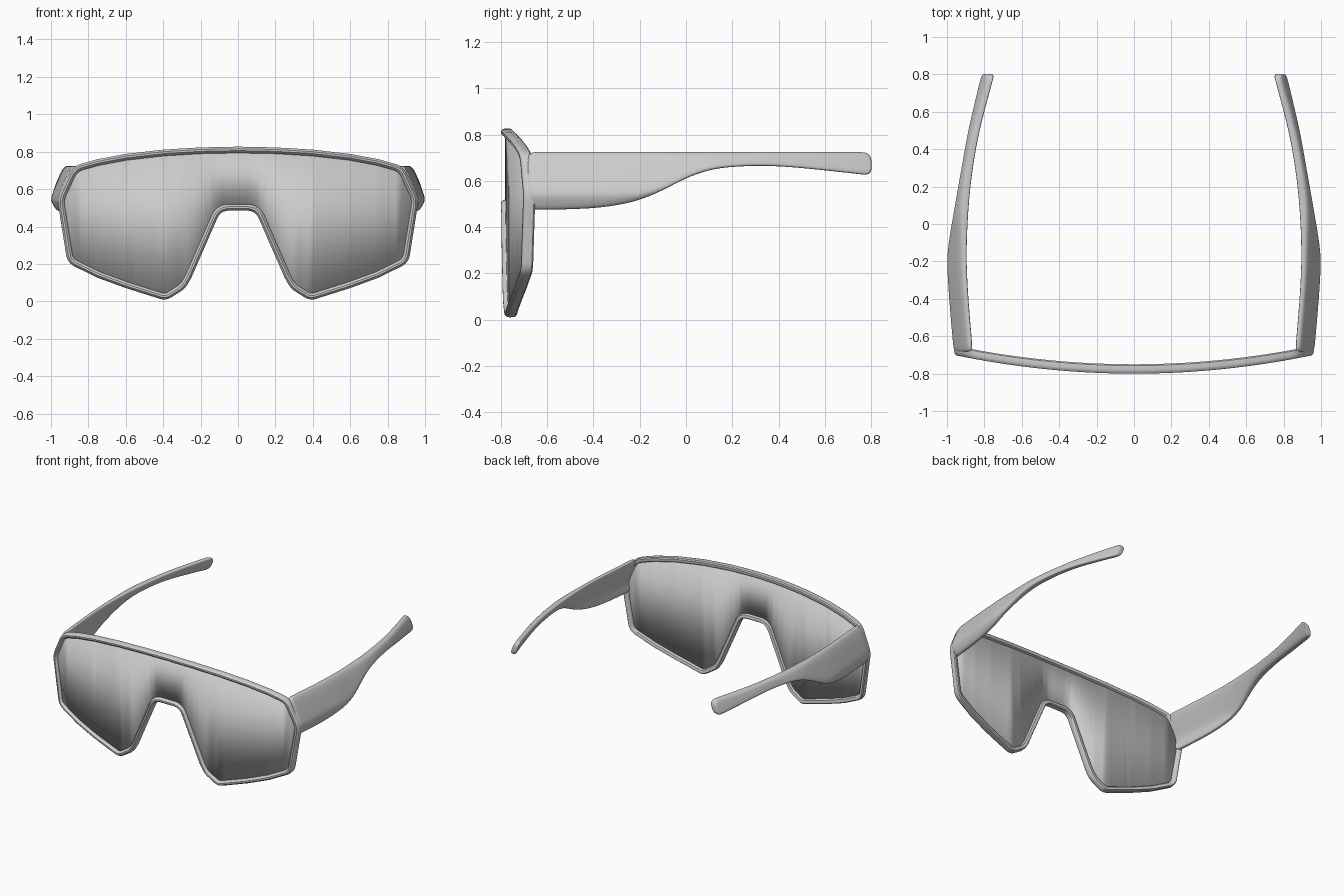
import bpy, bmesh, math
from mathutils import Vector

if "Cube" in bpy.data.objects:
    bpy.data.objects.remove(bpy.data.objects["Cube"])


def wrap(x):
    # depth of the frame centre line, curving back towards the temples
    return -0.775 + 0.108 * x * x


def make_object(name, bm, angle=35):
    bmesh.ops.recalc_face_normals(bm, faces=bm.faces)
    me = bpy.data.meshes.new(name)
    bm.to_mesh(me)
    bm.free()
    ob = bpy.data.objects.new(name, me)
    bpy.context.collection.objects.link(ob)
    bpy.ops.object.select_all(action='DESELECT')
    ob.select_set(True)
    bpy.context.view_layer.objects.active = ob
    bpy.ops.object.shade_smooth_by_angle(angle=math.radians(angle))
    return ob


def bridge(bm, a, b):
    n = len(a)
    for i in range(n):
        j = (i + 1) % n
        bm.faces.new((a[i], a[j], b[j], b[i]))


def rounded_loop(corners, step=0.04):
    # round each corner with a small arc, then split the long edges
    pts, n = [], len(corners)
    for i in range(n):
        p = Vector(corners[i][:2])
        r = corners[i][2]
        if r == 0:
            pts.append(p)
            continue
        a = Vector(corners[i - 1][:2])
        b = Vector(corners[(i + 1) % n][:2])
        s, e = p + (a - p).normalized() * r, p + (b - p).normalized() * r
        for k in range(7):
            t = k / 6
            pts.append(s * (1 - t) ** 2 + p * 2 * t * (1 - t) + e * t * t)
    out = []
    for i, p in enumerate(pts):
        q = pts[(i + 1) % len(pts)]
        m = max(1, math.ceil((q - p).length / step))
        out += [p.lerp(q, k / m) for k in range(m)]
    return out


def inset(loop, d):
    out, n = [], len(loop)
    for i in range(n):
        u = (loop[i] - loop[i - 1]).normalized()
        v = (loop[(i + 1) % n] - loop[i]).normalized()
        a, b = Vector((u.y, -u.x)), Vector((v.y, -v.x))
        out.append(loop[i] + (a + b) * d / (1 + a.dot(b)))
    return out


# half outline: x, z, corner radius (clockwise from top centre)
half = [(0, .827, 0), (.2, .823, 0), (.4, .811, 0), (.6, .788, 0), (.75, .76, 0),
        (.885, .722, .05), (.966, .545, .04), (.912, .205, .045), (.75, .126, 0),
        (.6, .071, 0), (.385, .003, .035), (.283, .068, .03), (.25, .125, 0),
        (.093, .485, .045)]
outline = rounded_loop(half + [(-x, z, r) for x, z, r in reversed(half[1:])])

# frame rim: bevelled section swept round the outline
section = [(0, -.005), (.003, -.017), (.011, -.025), (.021, -.025), (.03, -.017),
           (.034, -.008), (.034, .012), (.028, .022), (.02, .025), (.008, .025), (.002, .018)]
bm = bmesh.new()
rings = []
for d, dy in section:
    rings.append([bm.verts.new((p.x, wrap(p.x) + dy, p.y)) for p in inset(outline, d)])
for i in range(len(rings)):
    bridge(bm, rings[i], rings[(i + 1) % len(rings)])
make_object("frame_rim", bm)

# one-piece lens: flat sheet sliced into columns, then wrapped
bm = bmesh.new()
bm.faces.new([bm.verts.new((p.x, 0, p.y)) for p in inset(outline, .022)])
for k in range(-23, 24):
    bmesh.ops.bisect_plane(bm, geom=bm.verts[:] + bm.edges[:] + bm.faces[:],
                           plane_co=(k * .04 + .003, 0, 0), plane_no=(1, 0, 0))
bmesh.ops.triangulate(bm, faces=bm.faces)
for v in bm.verts:
    v.co.y = wrap(v.co.x)
lens = make_object("lens", bm)
mod = lens.modifiers.new("thickness", 'SOLIDIFY')
mod.thickness = .014
mod.offset = 0

# temples: y, bottom z, top z, inner x, outer x
stations = [(-.69, .475, .725, .862, .966), (-.66, .474, .725, .863, .97),
            (-.4, .477, .725, .886, .993), (-.25, .502, .725, .893, 1.001),
            (-.18, .524, .725, .895, 1.001), (-.1, .558, .725, .894, .991),
            (0, .613, .725, .89, .975), (.1, .649, .725, .884, .957),
            (.2, .662, .725, .875, .94), (.35, .667, .725, .855, .913),
            (.5, .656, .725, .827, .887), (.65, .64, .725, .787, .851),
            (.74, .63, .725, .763, .83), (.777, .625, .724, .752, .82),
            (.794, .63, .714, .751, .814), (.803, .647, .69, .757, .805)]
bm = bmesh.new()
rings = []
for y, zb, zt, xi, xo in stations:
    pts = []
    for k in range(24):
        a = 2 * math.pi * k / 24
        c, s = math.cos(a), math.sin(a)
        c, s = math.copysign(abs(c) ** .6, c), math.copysign(abs(s) ** .6, s)
        z = (zb + zt) / 2 + s * (zt - zb) / 2
        lean = -.4 * (z - .545) if z > .545 else .25 * (z - .545)
        pts.append((lean + .022 * c, z))
    lo, hi = min(p[0] for p in pts), max(p[0] for p in pts)
    rings.append([bm.verts.new((xi + (x - lo) / (hi - lo) * (xo - xi), y, z)) for x, z in pts])
for a, b in zip(rings, rings[1:]):
    bridge(bm, a, b)
bm.faces.new(rings[0])
bm.faces.new(rings[-1])
temples = make_object("temples", bm, 60)
temples.modifiers.new("mirror", 'MIRROR')
sub = temples.modifiers.new("smooth", 'SUBSURF')
sub.levels = sub.render_levels = 2
